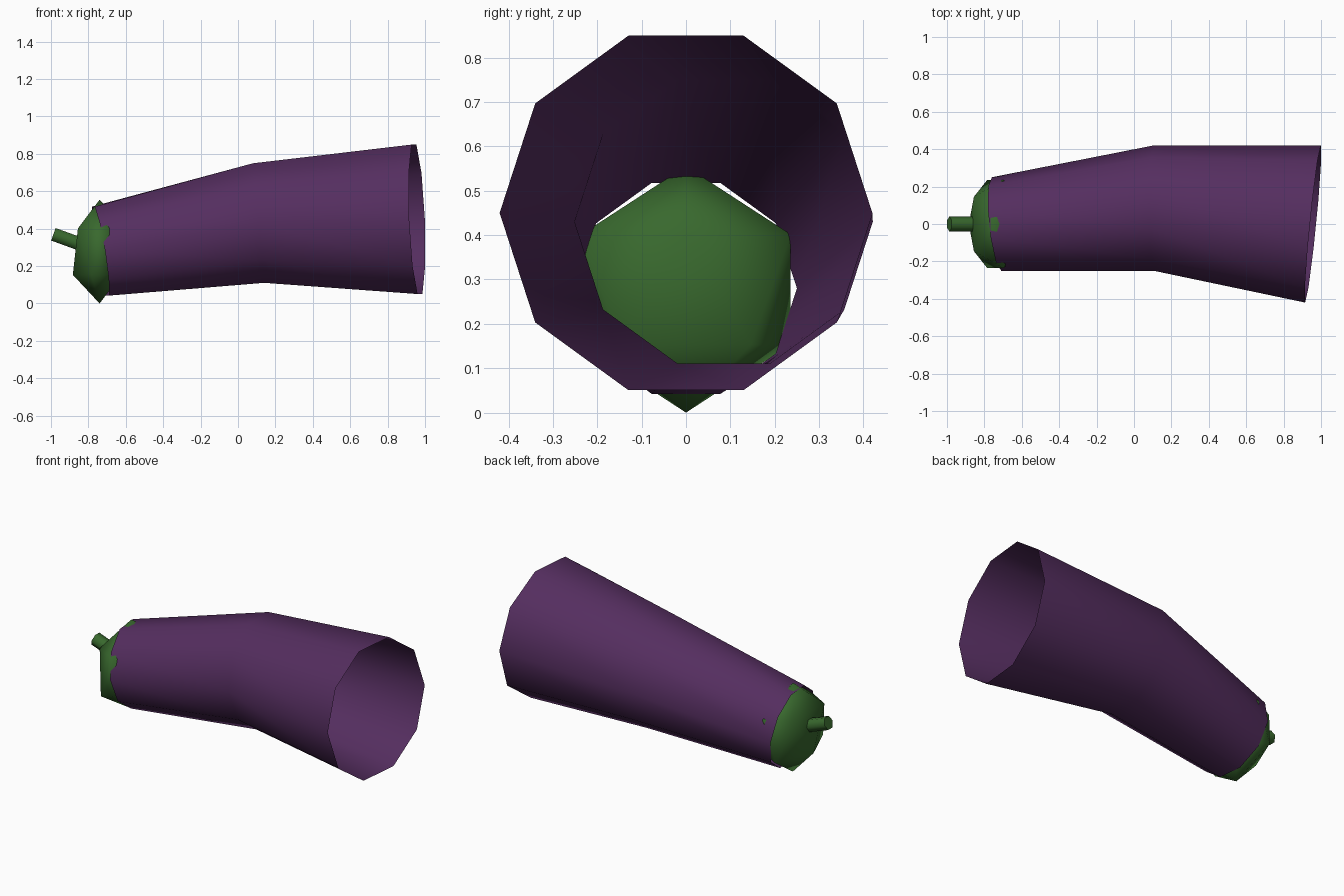
import bpy, bmesh, math
from mathutils import Vector

if "Cube" in bpy.data.objects:
    bpy.data.objects.remove(bpy.data.objects["Cube"])


def material(name, rgb):
    m = bpy.data.materials.new(name)
    m.diffuse_color = (*rgb, 1)
    m.use_nodes = True
    m.node_tree.nodes["Principled BSDF"].inputs["Base Color"].default_value = m.diffuse_color
    return m


purple = material("purple skin", (0.09, 0.027, 0.115))
green = material("green", (0.04, 0.14, 0.027))


def finish(obj, name, mat):
    obj.name = name
    obj.data.materials.append(mat)
    for p in obj.data.polygons:
        p.use_smooth = True


# Body: open ten-sided tube lofted through three tilted rings
# (centre, radius, x-shift per unit y, x-shift per unit z)
rings = [
    ((-0.735, 0.0, 0.28), 0.25, -0.10, -0.16),
    ((0.11, 0.085, 0.43), 0.336, 0.0, -0.094),
    ((0.957, 0.0, 0.45), 0.42, 0.10, -0.04),
]
SIDES = 10
bm = bmesh.new()
loops = []
for (cx, cy, cz), r, ty, tz in rings:
    loop = []
    for i in range(SIDES):
        a = math.tau * i / SIDES
        y, z = r * math.cos(a), r * math.sin(a)
        loop.append(bm.verts.new((cx + ty * y + tz * z, cy + y, cz + z)))
    loops.append(loop)
for lo, hi in zip(loops, loops[1:]):
    for i in range(SIDES):
        j = (i + 1) % SIDES
        bm.faces.new((lo[i], lo[j], hi[j], hi[i]))
mesh = bpy.data.meshes.new("body")
bm.to_mesh(mesh)
bm.free()
body = bpy.data.objects.new("body", mesh)
bpy.context.collection.objects.link(body)
finish(body, "body", purple)

# Cap: squashed icosahedron closing the narrow end
bpy.ops.mesh.primitive_ico_sphere_add(subdivisions=1, radius=1, location=(-0.74, 0, 0.2775))
cap = bpy.context.object
cap.scale = (0.16, 0.2775, 0.2775)
finish(cap, "cap", green)

# Stem: short tilted six-sided cylinder
tip, root = Vector((-0.987, 0, 0.37)), Vector((-0.80, 0, 0.302))
bpy.ops.mesh.primitive_cylinder_add(vertices=6, radius=0.041, depth=(root - tip).length,
                                    location=(tip + root) / 2)
stem = bpy.context.object
d = tip - root
stem.rotation_euler = (0, math.atan2(d.x, d.z), 0)
# Turn the section so two corners point sideways
if abs(stem.data.vertices[0].co.y) < 0.04:
    for v in stem.data.vertices:
        v.co.x, v.co.y = -v.co.y, v.co.x
finish(stem, "stem", green)
bpy.ops.object.shade_smooth_by_angle(angle=math.radians(65))
